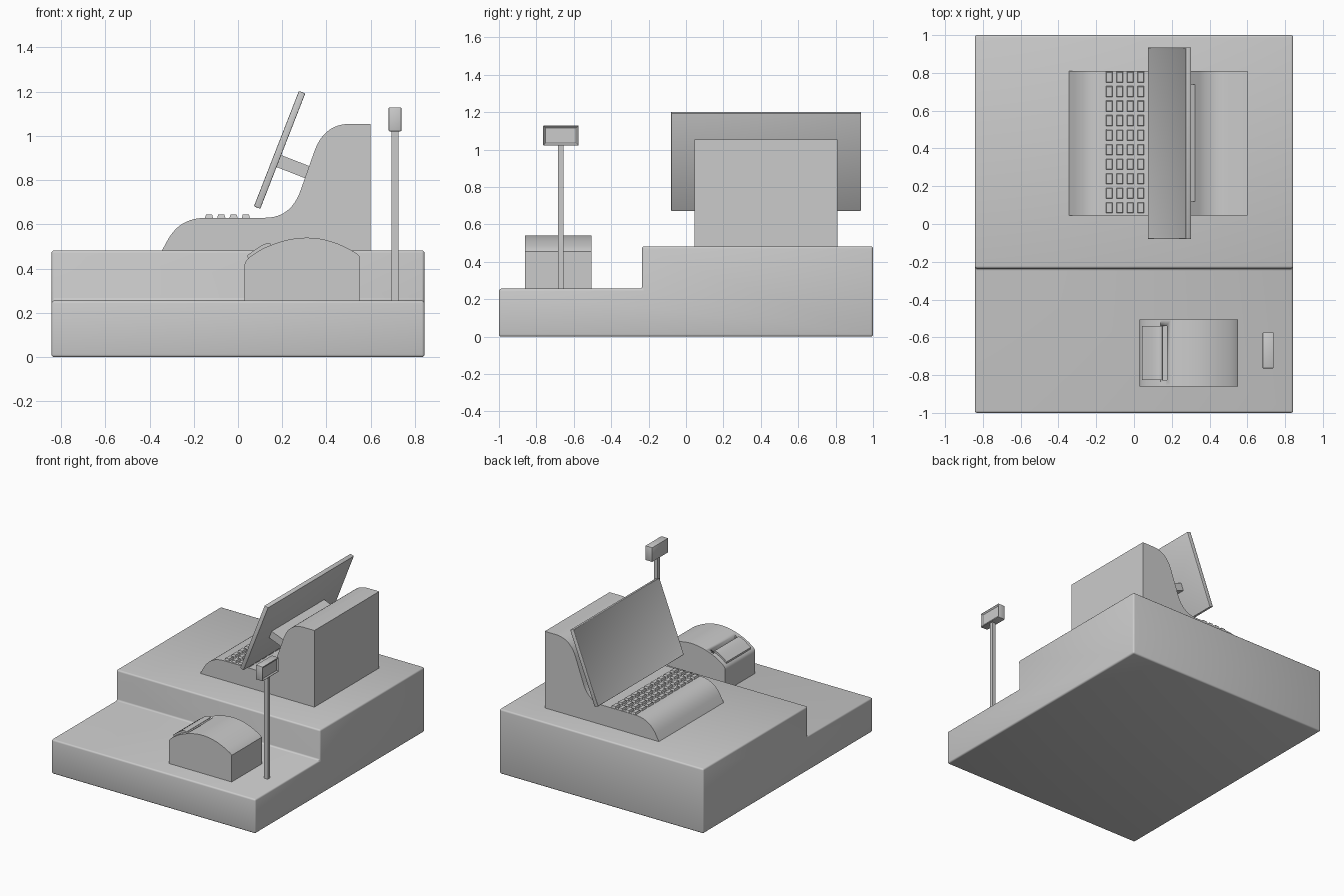
import bpy, bmesh
from math import radians
from mathutils import Vector, Matrix
from mathutils.geometry import interpolate_bezier

if "Cube" in bpy.data.objects:
    bpy.data.objects.remove(bpy.data.objects["Cube"])


def finish(bm, name):
    bmesh.ops.recalc_face_normals(bm, faces=bm.faces)
    me = bpy.data.meshes.new(name)
    bm.to_mesh(me)
    bm.free()
    ob = bpy.data.objects.new(name, me)
    bpy.context.collection.objects.link(ob)
    bpy.ops.object.select_all(action='DESELECT')
    ob.select_set(True)
    bpy.context.view_layer.objects.active = ob
    bpy.ops.object.shade_smooth_by_angle(angle=radians(35))
    return ob


def bevel_edges(bm, width, segments=3):
    if width:
        bmesh.ops.bevel(bm, geom=bm.edges[:], offset=width, segments=segments,
                        profile=0.5, affect='EDGES')


def prism(name, pts, axis, lo, hi, bevel=0):
    """Extrude a 2D profile (other coordinate, z) along x or y."""
    bm = bmesh.new()
    vs = [bm.verts.new((lo, a, z) if axis == 'x' else (a, lo, z)) for a, z in pts]
    face = bm.faces.new(vs)
    new = bmesh.ops.extrude_face_region(bm, geom=[face])['geom']
    d = Vector((hi - lo, 0, 0)) if axis == 'x' else Vector((0, hi - lo, 0))
    bmesh.ops.translate(bm, vec=d, verts=[g for g in new if isinstance(g, bmesh.types.BMVert)])
    bmesh.ops.recalc_face_normals(bm, faces=bm.faces)
    bevel_edges(bm, bevel)
    return finish(bm, name)


def box(name, centre, size, tilt=0, bevel=0, panel=None):
    """Box, optionally tilted about y, with a recessed panel (x sign, border, depth)."""
    bm = bmesh.new()
    bmesh.ops.create_cube(bm, size=1, matrix=Matrix.Diagonal((*size, 1)))
    bevel_edges(bm, bevel, 2)
    if panel:
        sign, border, depth = panel
        bm.normal_update()
        face = max(bm.faces, key=lambda f: f.normal.x * sign * f.calc_area())
        bmesh.ops.inset_individual(bm, faces=[face], thickness=border)
        bmesh.ops.translate(bm, vec=(-sign * depth, 0, 0), verts=face.verts)
    bmesh.ops.transform(bm, verts=bm.verts,
                        matrix=Matrix.Translation(centre) @ Matrix.Rotation(tilt, 4, 'Y'))
    return finish(bm, name)


def curve(a, b, c, d, n=12):
    return [p[:] for p in interpolate_bezier(Vector(a), Vector(b), Vector(c), Vector(d), n)]


# stepped counter / cash drawer base
prism("stepped_base", [(-1, 0), (1, 0), (1, .483), (-.235, .483), (-.235, .256), (-1, .256)],
      'x', -.843, .843, bevel=.012)

# register body with swept side profile
body = ([(.6, .48), (-.345, .48)]
        + curve((-.315, .535), (-.27, .61), (-.21, .63), (-.14, .63))
        + curve((.12, .63), (.2, .63), (.255, .67), (.285, .76))
        + curve((.345, .93), (.375, 1.015), (.43, 1.055), (.51, 1.055))
        + [(.6, 1.055)])
prism("register_body", body, 'y', .045, .81)

# keyboard: grid of tapered keys
bm = bmesh.new()
for i in range(4):
    for j in range(10):
        m = Matrix.Translation((-.131 + i * .0555, .086 + j * .0768, .634)) \
            @ Matrix.Diagonal((.04, .062, .02, 1))
        vs = bmesh.ops.create_cube(bm, size=1, matrix=m)['verts']
        c = sum((v.co for v in vs), Vector()) / 8
        for v in vs:
            if v.co.z > c.z:
                v.co.x += (c.x - v.co.x) * .3
                v.co.y += (c.y - v.co.y) * .22
finish(bm, "keys")

# tilted screen and its bracket
tilt = radians(21.3)
box("screen", (.188, .428, .937), (.031, 1.015, .56), tilt, .004, (-1, .014, .004))
box("screen_bracket", (.255, .428, .859), (.16, .62, .058), tilt)

# receipt printer with domed top and paper slot
dome = ([(.55, .255), (.03, .255), (.03, .39)]
        + curve((.03, .42), (.035, .44), (.05, .452), (.075, .468), 6)
        + curve((.11, .49), (.26, .56), (.39, .56), (.535, .47), 16)
        + [(.55, .455)])
printer = prism("receipt_printer", dome, 'y', -.86, -.505)
slot = box("slot_cutter", (.157, -.682, .52), (.034, .286, .08))
slot.hide_render = True
slot.hide_set(True)
cut = printer.modifiers.new("paper_slot", 'BOOLEAN')
cut.operation = 'DIFFERENCE'
cut.object = slot

# raised paper flap in front of the slot
flap = ([(.045, .445)] + curve((.042, .46), (.075, .485), (.105, .508), (.128, .514), 8)
        + curve((.14, .515), (.146, .515), (.149, .512), (.15, .506), 4) + [(.138, .495)])
prism("printer_flap", flap, 'y', -.825, -.54)

# customer display on a pole
box("display_pole", (.71, -.67, .64), (.03, .028, .78))
box("customer_display", (.71, -.669, 1.075), (.058, .19, .108), 0, .004, (1, .014, .008))
